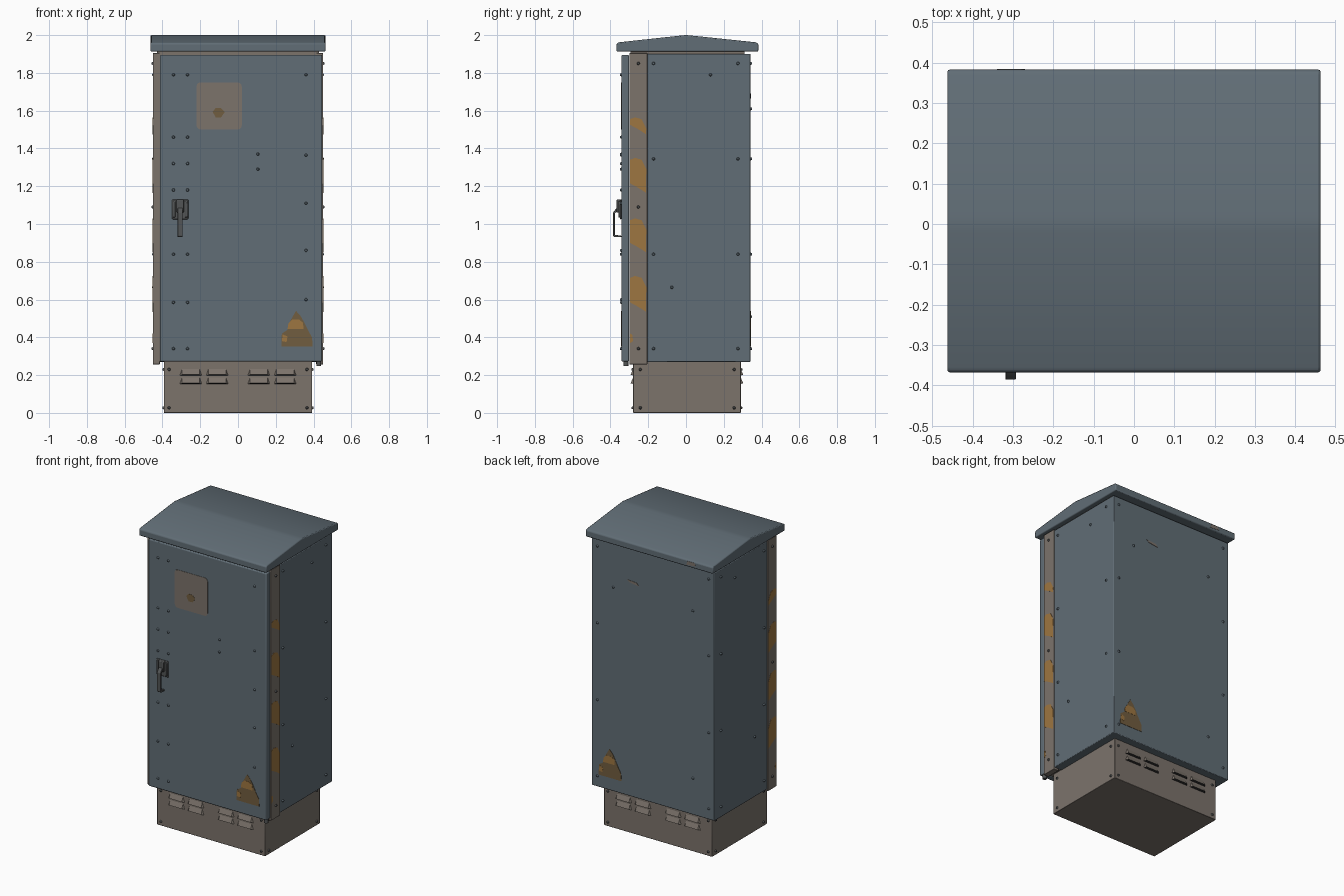
import bpy, bmesh, math
from mathutils import Vector, Matrix

if "Cube" in bpy.data.objects:
    bpy.data.objects.remove(bpy.data.objects["Cube"])


def mat(name, rgb):
    m = bpy.data.materials.new(name)
    m.diffuse_color = (*rgb, 1)
    m.use_nodes = True
    m.node_tree.nodes["Principled BSDF"].inputs["Base Color"].default_value = m.diffuse_color
    return m


BLUE = mat("blue_grey_paint", (0.120, 0.155, 0.182))
BARE = mat("worn_taupe", (0.200, 0.172, 0.148))
ORANGE = mat("worn_orange", (0.340, 0.180, 0.052))
OCHRE = mat("dark_ochre", (0.165, 0.110, 0.050))
STEEL = mat("dark_steel", (0.085, 0.090, 0.092))
BLACK = mat("slot_black", (0.025, 0.025, 0.025))


def finish(name, bm, mats, bevel=0):
    bmesh.ops.recalc_face_normals(bm, faces=bm.faces)
    me = bpy.data.meshes.new(name)
    bm.to_mesh(me)
    bm.free()
    ob = bpy.data.objects.new(name, me)
    bpy.context.collection.objects.link(ob)
    for m in mats:
        me.materials.append(m)
    if bevel:
        b = ob.modifiers.new("bevel", 'BEVEL')
        b.width, b.segments, b.limit_method = bevel, 2, 'ANGLE'
    bpy.context.view_layer.objects.active = ob
    ob.select_set(True)
    bpy.ops.object.shade_smooth_by_angle(angle=math.radians(35))
    ob.select_set(False)
    return ob


def box(name, lo, hi, m, bevel=0):
    bm = bmesh.new()
    c = [(a + b) / 2 for a, b in zip(lo, hi)]
    s = [b - a for a, b in zip(lo, hi)]
    bmesh.ops.create_cube(bm, size=1, matrix=Matrix.Translation(c) @ Matrix.Diagonal((*s, 1)))
    return finish(name, bm, [m], bevel)


def prism(name, pts, offset, m, bevel=0):
    """Closed polygon of 3D points extruded by an offset vector."""
    bm = bmesh.new()
    f = bm.faces.new([bm.verts.new(p) for p in pts])
    r = bmesh.ops.extrude_face_region(bm, geom=[f])
    vs = [g for g in r["geom"] if isinstance(g, bmesh.types.BMVert)]
    bmesh.ops.translate(bm, verts=vs, vec=offset)
    return finish(name, bm, [m], bevel)


def plate(name, uv, side, level, m, t=0.003):
    """Thin painted patch on the 'y' (front/back) or 'x' (side) plane."""
    d = t if level > 0 else -t
    if side == 'y':
        return prism(name, [(u, level, v) for u, v in uv], (0, d, 0), m)
    return prism(name, [(level, u, v) for u, v in uv], (d, 0, 0), m)


def bolts(name, spots, m):
    """spots: (position, outward normal); low domed heads."""
    bm = bmesh.new()
    for p, n in spots:
        rot = Vector((0, 0, 1)).rotation_difference(Vector(n)).to_matrix().to_4x4()
        bmesh.ops.create_cone(bm, cap_ends=True, segments=10, radius1=0.009, radius2=0.005,
                              depth=0.010, matrix=Matrix.Translation(Vector(p) + Vector(n) * 0.003) @ rot)
    return finish(name, bm, [m])


# base plinth, body, frame, door
box("base_plinth", (-0.393, -0.28, 0), (0.393, 0.29, 0.275), BARE, 0.003)
box("cabinet_body", (-0.446, -0.207, 0.27), (0.446, 0.342, 1.90), BLUE, 0.004)
box("front_frame", (-0.451, -0.300, 0.257), (-0.414, -0.205, 1.905), BARE, 0.003)
box("front_frame_right", (0.414, -0.300, 0.257), (0.451, -0.205, 1.905), BARE, 0.003)
box("frame_infill", (-0.416, -0.300, 0.272), (0.416, -0.205, 1.903), BARE)
box("door", (-0.413, -0.342, 0.272), (0.446, -0.301, 1.895), BLUE, 0.006)
box("roof_neck", (-0.43, -0.295, 1.89), (0.43, 0.31, 1.925), BARE)

# gabled roof
prof = [(-0.368, 1.913), (-0.368, 1.955), (-0.355, 1.962), (-0.02, 1.9985), (0.0, 2.0), (0.02, 1.9985),
        (0.370, 1.962), (0.383, 1.955), (0.383, 1.913)]
prism("roof", [(-0.463, y, z) for y, z in prof], (0.926, 0, 0), BLUE, 0.006)

# plinth louvres, front and back, with dark undersides
bm = bmesh.new()
for s, y0 in ((-1, -0.28), (1, 0.29)):
    for cx in (-0.25, -0.11, 0.11, 0.25):
        for z in (0.153, 0.198):
            w, y1 = 0.058, y0 + s * 0.013
            a, b, c, d, e, f = [bm.verts.new(p) for p in (
                (cx - w, y0, z), (cx + w, y0, z), (cx + w * 0.8, y0, z + 0.034),
                (cx - w * 0.8, y0, z + 0.034), (cx - w * 0.8, y1, z + 0.004), (cx + w * 0.8, y1, z + 0.004))]
            for q in ((a, b, c, d), (d, c, f, e), (a, d, e), (b, f, c)):
                bm.faces.new(q)
            bm.faces.new((a, e, f, b)).material_index = 1
finish("plinth_louvres", bm, [BARE, BLACK])

# door label with chipped spot
lx, lz, lw, lh, r = -0.10, 1.625, 0.12, 0.125, 0.022
label = []
for sx, sz, a0 in ((1, 1, 0), (-1, 1, 90), (-1, -1, 180), (1, -1, 270)):
    for k in range(4):
        a = math.radians(a0 + 30 * k)
        label.append((lx + sx * (lw - r) + r * math.cos(a), lz + sz * (lh - r) + r * math.sin(a)))
plate("door_label", label, 'y', -0.342, BARE, 0.002)
plate("label_spot", [(-0.135, 1.595), (-0.118, 1.565), (-0.09, 1.565), (-0.07, 1.592),
                     (-0.09, 1.613), (-0.118, 1.613)], 'y', -0.342, OCHRE)

# worn warning triangles, front and back
tri = [(-0.083, 0.352), (0.083, 0.352), (0.08, 0.40), (0.06, 0.435), (0.038, 0.48), (0.018, 0.515),
       (-0.005, 0.54), (-0.025, 0.505), (-0.045, 0.47), (-0.05, 0.44), (-0.08, 0.42)]
core = [(-0.05, 0.445), (0.035, 0.445), (0.032, 0.478), (0.01, 0.495), (-0.025, 0.495), (-0.045, 0.475)]
chip = [(-0.08, 0.38), (-0.055, 0.375), (-0.05, 0.405), (-0.075, 0.415)]
for tag, y, s in (("front", -0.342, 1), ("back", 0.342, -1)):
    for nm, pts, m, t in (("triangle", tri, OCHRE, 0.002), ("triangle_core", core, ORANGE, 0.003),
                          ("triangle_chip", chip, ORANGE, 0.003)):
        plate(f"{tag}_{nm}", [(0.312 + s * u, v) for u, v in pts], 'y', y, m, t)

# scratches on the back
plate("back_scratch", [(0.10, 1.665), (0.17, 1.675), (0.19, 1.69), (0.12, 1.685)], 'y', 0.342, BARE, 0.002)
plate("roof_scratch", [(-0.34, 1.93), (-0.27, 1.925), (-0.28, 1.95), (-0.33, 1.95)], 'y', 0.3825, BARE, 0.002)

# worn diagonal stripes on both frame sides
for side, x in (("left", -0.4505), ("right", 0.4505)):
    for i, (z0, z1) in enumerate(((1.475, 1.565), (1.165, 1.35), (0.85, 1.03), (0.535, 0.725))):
        k = 0.025
        plate(f"{side}_stripe_{i}", [(-0.296, z0 + 2 * k), (-0.25, z0 + k), (-0.212, z0), (-0.21, z1 - 2.4 * k),
                                     (-0.235, z1 - 0.4 * k), (-0.27, z1), (-0.296, z1 - 0.4 * k)],
              'x', x, ORANGE, 0.0015)
    plate(f"{side}_stripe_chip", [(-0.296, 0.37), (-0.28, 0.38), (-0.285, 0.415), (-0.296, 0.42)],
          'x', x, ORANGE, 0.0015)

# bolt heads
F, B = (0, -1, 0), (0, 1, 0)
door = [(x, z) for x in (-0.342, -0.267) for z in (1.79, 1.46, 1.32, 1.18, 0.84, 0.585, 0.34)]
door += [(0.36, z) for z in (1.79, 1.365, 1.11, 0.86, 0.6)] + [(0.105, 1.37), (0.105, 1.29)]
paint = [((x, -0.342, z), F) for x, z in door]
paint += [((x, 0.342, z), B) for x in (-0.405, 0.405) for z in (1.85, 1.345, 0.84, 0.34)]
paint += [((x, 0.342, z), B) for x, z in ((0.29, 1.61), (-0.29, 1.61), (-0.29, 0.51))]
bare = []
for s in (-1, 1):
    n = (s, 0, 0)
    paint += [((s * 0.446, y, z), n) for y in (-0.172, 0.275) for z in (1.85, 1.345, 0.84, 0.34)]
    paint += [((s * 0.446, 0.13, 1.79), n), ((s * 0.446, -0.075, 0.665), n)]
    bare += [((s * 0.451, -0.252, z), n) for z in (1.85, 1.09, 0.34)]
    bare += [((s * 0.393, y, z), n) for y in (-0.242, 0.255) for z in (0.23, 0.027)]
    bare += [((s * 0.365, y, z), m) for y, m in ((-0.28, F), (0.29, B)) for z in (0.23, 0.027)]
bolts("panel_bolts", paint, BLUE)
bolts("frame_bolts", bare, STEEL)

# hinge foot under the door
bm = bmesh.new()
bmesh.ops.create_cone(bm, cap_ends=True, segments=14, radius1=0.013, radius2=0.013, depth=0.03,
                      matrix=Matrix.Translation((0.428, -0.318, 0.262)))
finish("hinge_foot", bm, [STEEL])

# handle: back plate, lock housing, bent lever
hx = -0.306
box("handle_plate", (hx - 0.043, -0.350, 1.025), (hx + 0.043, -0.341, 1.13), STEEL, 0.004)
for s in (-1, 1):
    box("handle_plate_rail", (hx + s * 0.032 - 0.007, -0.358, 1.035), (hx + s * 0.032 + 0.007, -0.348, 1.12),
        STEEL, 0.003)
box("lock_housing", (hx - 0.019, -0.367, 1.06), (hx + 0.019, -0.342, 1.13), STEEL, 0.005)
lever = [(-0.355, 1.095), (-0.355, 1.075), (-0.377, 1.055), (-0.377, 0.943), (-0.342, 0.938), (-0.342, 0.930),
         (-0.379, 0.930), (-0.386, 0.937), (-0.386, 1.06), (-0.368, 1.085)]
prism("handle_lever", [(hx - 0.013, y, z) for y, z in lever], (0.026, 0, 0), STEEL, 0.002)
